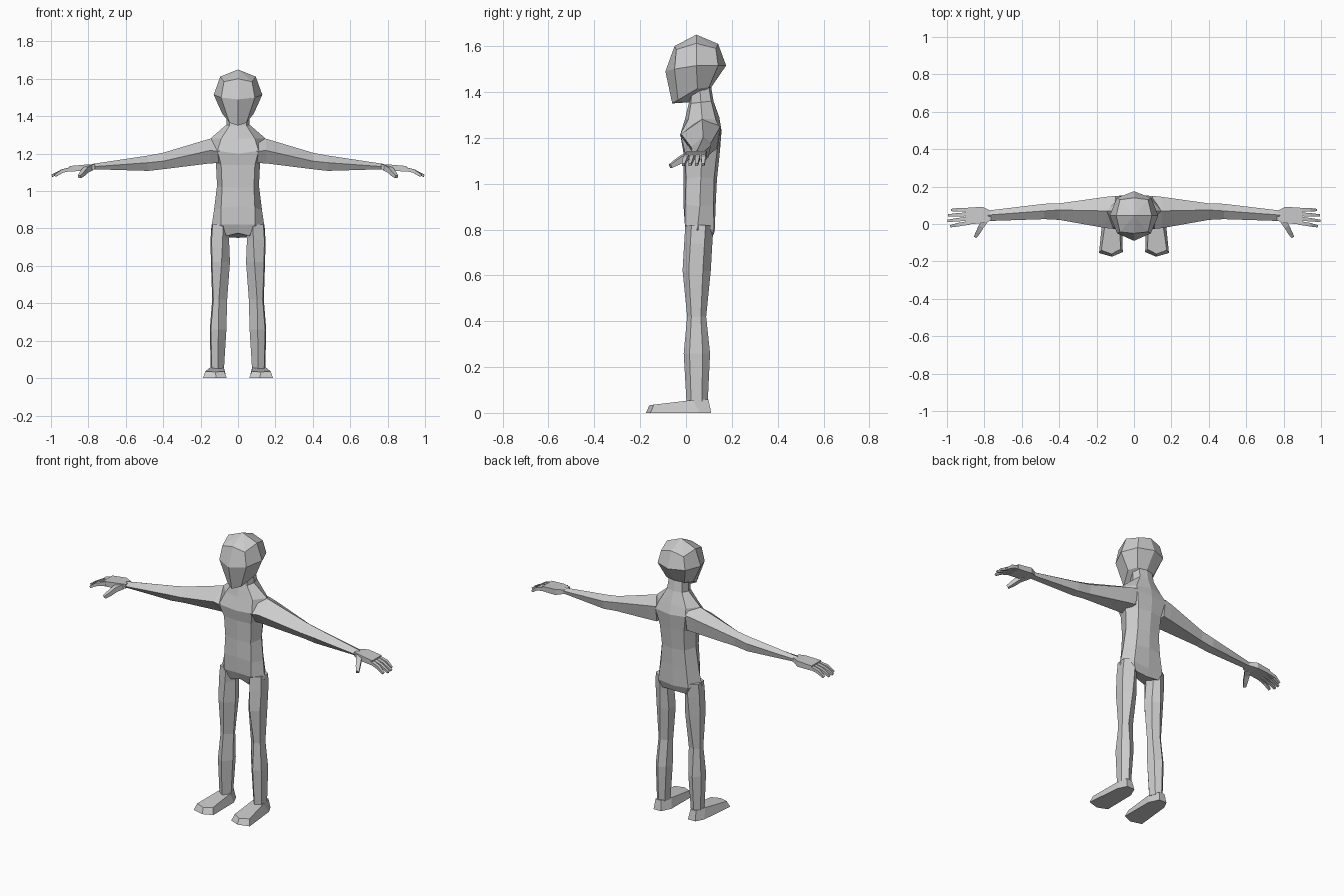
import bpy, bmesh
from mathutils import Vector

skin = bpy.data.materials.new("plain grey")
skin.diffuse_color = (0.6, 0.6, 0.6, 1)


def loft(name, rings, mirror=False):
    """Bridge rings of points into a closed flat-shaded skin; one-point rings are poles."""
    bm = bmesh.new()
    vs = [[bm.verts.new(p) for p in r] for r in rings]
    for a, b in zip(vs, vs[1:]):
        n = max(len(a), len(b))
        for i in range(n):
            j = (i + 1) % n
            if len(a) == 1:
                bm.faces.new((a[0], b[j], b[i]))
            elif len(b) == 1:
                bm.faces.new((a[i], a[j], b[0]))
            else:
                bm.faces.new((a[i], a[j], b[j], b[i]))
    for cap in (vs[0], vs[-1]):
        if len(cap) > 2:
            bm.faces.new(cap)
    bmesh.ops.recalc_face_normals(bm, faces=bm.faces)
    me = bpy.data.meshes.new(name)
    bm.to_mesh(me)
    bm.free()
    me.materials.append(skin)
    ob = bpy.data.objects.new(name, me)
    bpy.context.collection.objects.link(ob)
    if mirror:
        ob.modifiers.new("mirror", 'MIRROR').use_mirror_merge = False
    return ob


def sym(*half):
    """Full ring from points running front centre -> side -> back centre."""
    return list(half) + [(-x, y, z) for x, y, z in half[-2:0:-1]]


# Head: faceted ball narrowing to the chin
loft("head", [
    [(0, .045, 1.65)],
    sym((0, -.05, 1.60), (.075, -.042, 1.585), (.095, .045, 1.612), (.075, .13, 1.59), (0, .14, 1.61)),
    sym((0, -.09, 1.49), (.09, -.05, 1.50), (.13, .045, 1.515), (.092, .14, 1.515), (0, .175, 1.515)),
    sym((0, -.06, 1.35), (.045, -.035, 1.365), (.085, .05, 1.415), (.06, .10, 1.42), (0, .11, 1.42)),
    [(0, .015, 1.355)],
])

# Torso: neck, sloping shoulders, chest, waist, hips
loft("torso", [
    sym((0, .015, 1.42), (.045, .025, 1.42), (.06, .06, 1.42), (.045, .10, 1.42), (0, .11, 1.42)),
    sym((0, .012, 1.35), (.045, .022, 1.35), (.062, .065, 1.355), (.05, .11, 1.36), (0, .12, 1.36)),
    sym((0, -.005, 1.28), (.09, .01, 1.28), (.145, .07, 1.283), (.09, .13, 1.28), (0, .145, 1.29)),
    sym((0, -.015, 1.20), (.11, -.025, 1.215), (.145, .07, 1.22), (.10, .15, 1.24), (0, .155, 1.23)),
    sym((0, -.012, 1.14), (.09, -.005, 1.14), (.118, .07, 1.15), (.08, .135, 1.14), (0, .148, 1.14)),
    sym((0, -.01, 1.02), (.085, .0, 1.02), (.112, .065, 1.03), (.075, .122, 1.02), (0, .135, 1.02)),
    sym((0, -.012, .92), (.09, -.003, .91), (.128, .06, .90), (.085, .12, .91), (0, .13, .92)),
    sym((0, -.003, .82), (.09, -.005, .82), (.143, .05, .80), (.10, .122, .80), (0, .125, .79)),
    sym((0, .02, .775), (.06, .015, .76), (.12, .05, .76), (.09, .11, .755), (0, .105, .75)),
])


# Legs: six-sided, front / outer front / outer back / back / inner back / inner front
def leg_ring(z, inner, front_x, outer, front, back):
    d = back - front
    return [(front_x, front, z), (outer - .006, front + .22 * d, z), (outer, front + .72 * d, z),
            (front_x + .01, back, z), (inner + .012, front + .82 * d, z), (inner, front + .42 * d, z)]


loft("leg", [leg_ring(*r) for r in (
    (.82, .04, .08, .142, -.003, .12),
    (.74, .048, .082, .147, -.008, .115),
    (.62, .043, .088, .145, -.015, .108),
    (.42, .058, .102, .138, .005, .088),
    (.26, .062, .105, .151, -.01, .105),
    (.05, .075, .108, .146, .002, .095),
)], mirror=True)

# Feet: wedge from heel to pointed toe
floor = [(.118, -.175), (.187, -.155), (.165, .06), (.14, .11), (.09, .11), (.062, .05), (.06, -.15)]
upper = [(.12, -.16, .033), (.175, -.14, .036), (.15, .03, .056), (.135, .098, .058),
         (.098, .098, .058), (.075, .03, .056), (.073, -.135, .036)]
loft("foot", [[(x, y, 0) for x, y in floor], upper], mirror=True)


# Arms: five-sided, top ridge / back / lower back / lower front / front
def arm_ring(x, *yz):
    return [(x, y, z) for y, z in yz]


loft("arm", [arm_ring(*r) for r in (
    (.10, (.07, 1.29), (.15, 1.25), (.135, 1.155), (.02, 1.15), (-.027, 1.213)),
    (.15, (.07, 1.28), (.145, 1.24), (.13, 1.15), (.02, 1.148), (-.022, 1.217)),
    (.40, (.075, 1.205), (.11, 1.18), (.10, 1.125), (.05, 1.117), (.022, 1.16)),
    (.48, (.07, 1.19), (.108, 1.165), (.098, 1.115), (.05, 1.108), (.026, 1.152)),
    (.78, (.048, 1.145), (.072, 1.135), (.066, 1.118), (.03, 1.117), (.016, 1.13)),
)], mirror=True)


# Hands: flat palm with four jointed fingers and a thumb
def slab(x, y0, y1, z0, z1):
    return [(x, y0, z0), (x, y1, z0), (x, y1, z1), (x, y0, z1)]


loft("palm", [slab(*r) for r in (
    (.765, .018, .07, 1.118, 1.142),
    (.81, .005, .092, 1.108, 1.142),
    (.90, -.004, .086, 1.105, 1.134),
)], mirror=True)


def digit(name, path, radii):
    """Four-sided tapered tube along a path."""
    pts = [Vector(p) for p in path]
    rings = []
    for i, p in enumerate(pts):
        d = (pts[min(i + 1, len(pts) - 1)] - pts[max(i - 1, 0)]).normalized()
        side = d.cross(Vector((0, 0, 1))).normalized()
        up = side.cross(d)
        r = radii[i]
        rings.append([p + r * (a * side + b * up) for a, b in ((1, 1), (-1, 1), (-1, -1), (1, -1))])
    loft(name, rings, mirror=True)


for i, tip in enumerate((.975, .993, .995, .98)):
    y = .076 - .0235 * i
    y_tip = .075 - .029 * i
    digit("finger", [(.885, y, 1.12), (.94, (y + y_tip) / 2, 1.107), (tip, y_tip, 1.082)],
          (.010, .0095, .006))
digit("thumb", [(.79, .025, 1.125), (.815, -.01, 1.112), (.832, -.042, 1.092), (.848, -.068, 1.076)],
      (.015, .014, .012, .008))
